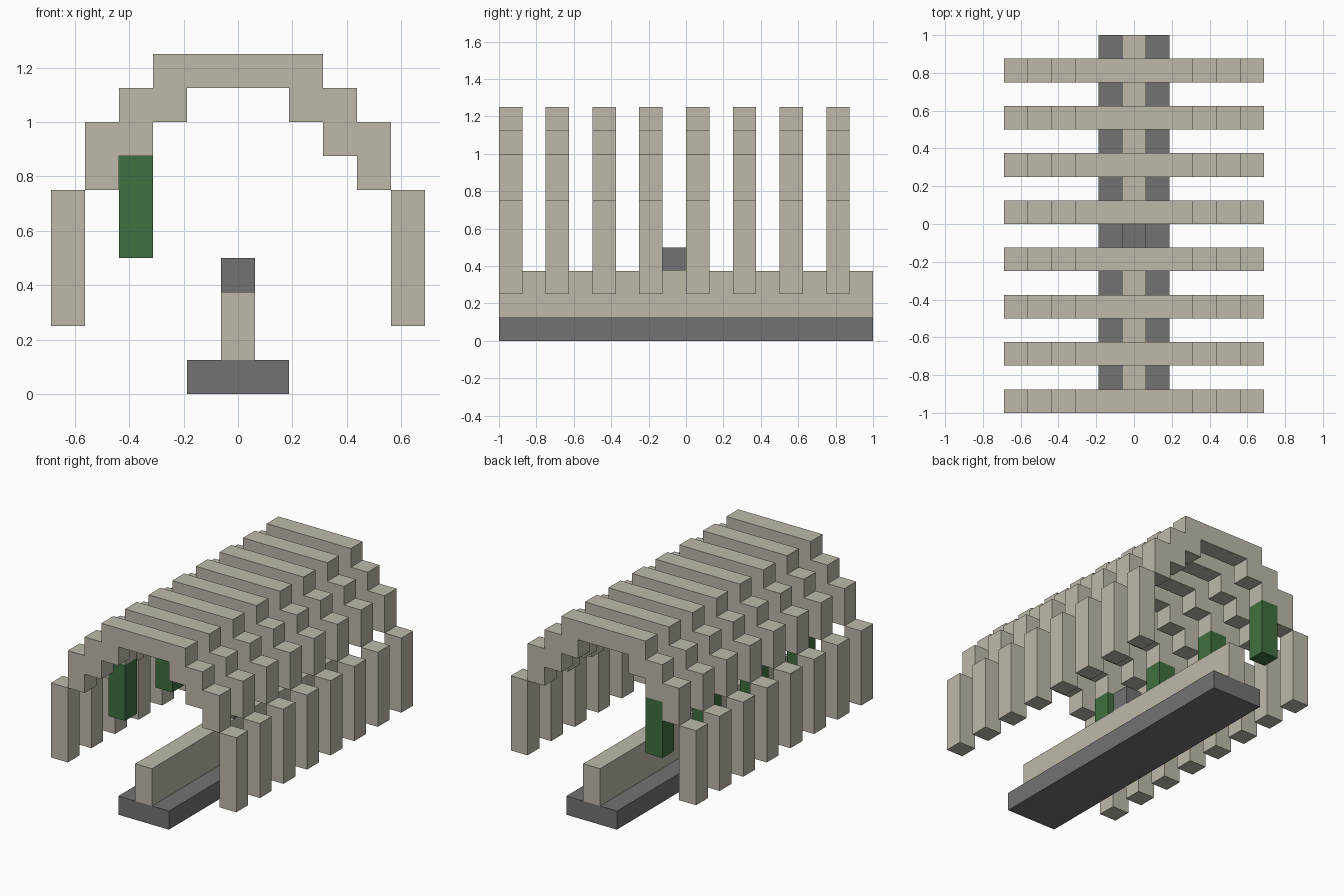
import bpy
import bmesh

cube = bpy.data.objects.get("Cube")
if cube:
    bpy.data.objects.remove(cube, do_unlink=True)

U = 0.125  # building block size
RIBS = 8


def material(name, rgb):
    m = bpy.data.materials.new(name)
    m.use_nodes = True
    color = (*rgb, 1)
    m.diffuse_color = color
    m.node_tree.nodes["Principled BSDF"].inputs["Base Color"].default_value = color
    return m


stone = material("pale stone", (0.515, 0.485, 0.40))
grey = material("dark grey", (0.17, 0.17, 0.17))
green = material("leaf green", (0.05, 0.16, 0.05))


def prism(name, outline, y0, y1, mat):
    """Extrude an x-z outline, in block units, from y0 to y1."""
    bm = bmesh.new()
    face = bm.faces.new([bm.verts.new((x * U, y0 * U, z * U)) for x, z in outline])
    new = bmesh.ops.extrude_face_region(bm, geom=[face])["geom"]
    moved = [v for v in new if isinstance(v, bmesh.types.BMVert)]
    bmesh.ops.translate(bm, verts=moved, vec=(0, (y1 - y0) * U, 0))
    bmesh.ops.recalc_face_normals(bm, faces=bm.faces)
    mesh = bpy.data.meshes.new(name)
    bm.to_mesh(mesh)
    bm.free()
    mesh.materials.append(mat)
    obj = bpy.data.objects.new(name, mesh)
    bpy.context.collection.objects.link(obj)
    return obj


def box(name, x0, x1, y0, y1, z0, z1, mat):
    return prism(name, [(x0, z0), (x1, z0), (x1, z1), (x0, z1)], y0, y1, mat)


def repeat(obj, count, step):
    mod = obj.modifiers.new("repeat", "ARRAY")
    mod.count = count
    mod.use_relative_offset = False
    mod.use_constant_offset = True
    mod.constant_offset_displace = (0, step * U, 0)


# Spine: base plank, upright beam and small saddle block
box("base_plank", -1.5, 1.5, -8, 8, 0, 1, grey)
box("spine_beam", -0.5, 0.5, -8, 8, 1, 3, stone)
box("saddle_block", -0.5, 0.5, -1, 0, 3, 4, grey)

# Stepped arches, outlined on one side and mirrored
half = [(2.5, 10), (2.5, 9), (3.5, 9), (3.5, 8), (4.5, 8), (4.5, 6),
        (3.5, 6), (3.5, 7), (2.5, 7), (2.5, 8), (1.5, 8), (1.5, 9)]
outline = half + [(-x, z) for x, z in reversed(half)]
repeat(prism("rib_arch", outline, -8, -7, stone), RIBS, 2)

# Hanging side posts on both sides of every arch
for side, x in (("left", 4.5), ("right", -5.5)):
    repeat(box(side + "_rib_post", x, x + 1, -8, -7, 2, 6, stone), RIBS, 2)

# Green hangers under every second arch
repeat(box("green_hanger", -3.5, -2.5, -6, -5, 4, 7, green), RIBS // 2, 4)
